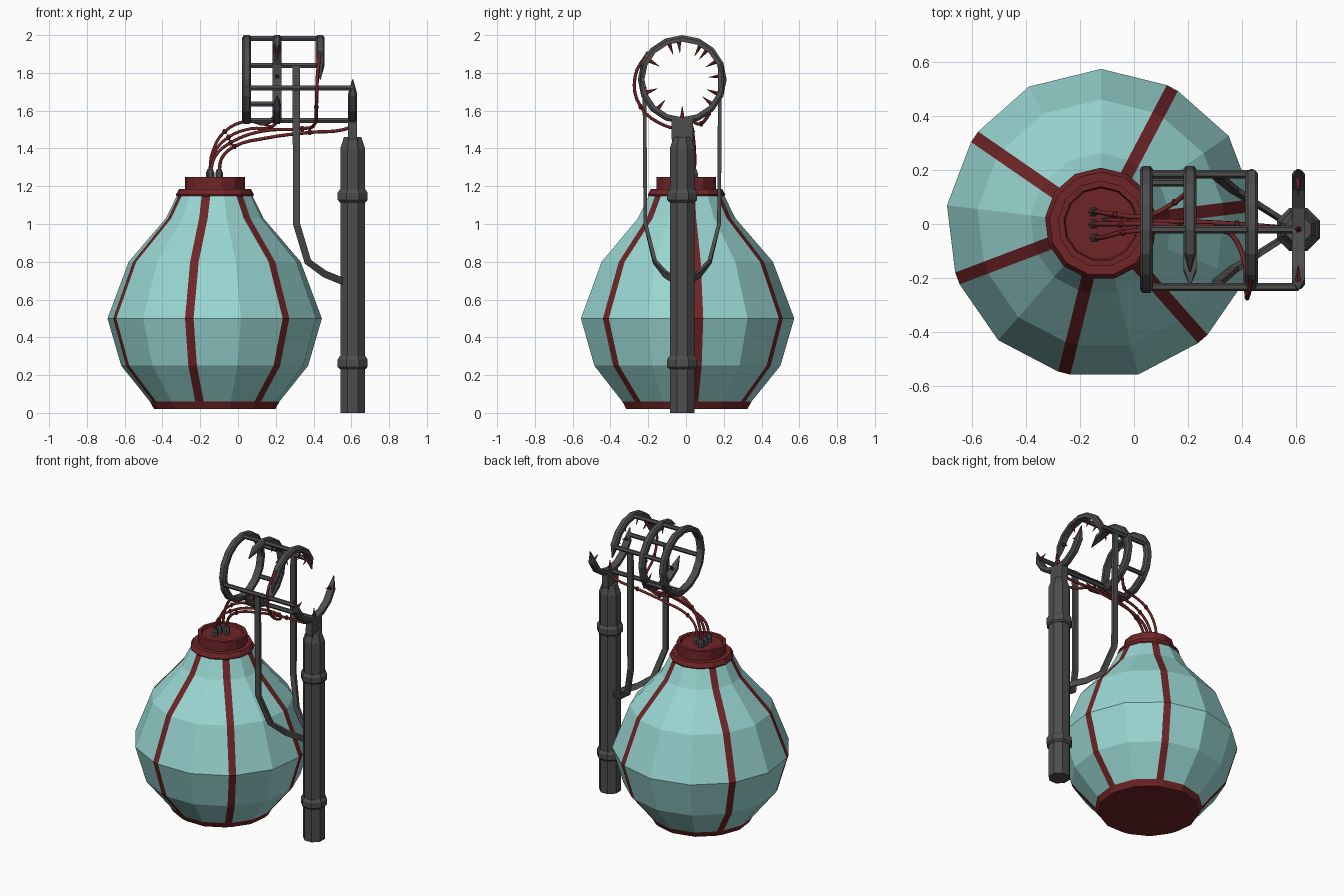
import bpy, math
from mathutils import Vector

if "Cube" in bpy.data.objects:
    bpy.data.objects.remove(bpy.data.objects["Cube"])


def material(name, rgb):
    m = bpy.data.materials.new(name)
    m.diffuse_color = (*rgb, 1)
    m.use_nodes = True
    m.node_tree.nodes["Principled BSDF"].inputs["Base Color"].default_value = m.diffuse_color
    return m


TEAL = material("teal", (0.32, 0.68, 0.65))
RED = material("dark_red", (0.16, 0.018, 0.02))
GREY = material("dark_grey", (0.075, 0.075, 0.075))


def loft(name, rings, mats, pick=None, closed=False, caps=True):
    """Skin a list of equal-length point rings; pick(row, col) gives the material slot."""
    n, count = len(rings[0]), len(rings)
    faces, slots = [], []
    for i in range(count if closed else count - 1):
        k = (i + 1) % count
        for j in range(n):
            l = (j + 1) % n
            faces.append((i * n + j, i * n + l, k * n + l, k * n + j))
            slots.append(pick(i, j) if pick else 0)
    if caps and not closed:
        faces += [tuple(reversed(range(n))), tuple(range((count - 1) * n, count * n))]
        slots += [len(mats) - 1] * 2
    me = bpy.data.meshes.new(name)
    me.from_pydata([tuple(p) for r in rings for p in r], [], faces)
    for m in mats:
        me.materials.append(m)
    for p, s in zip(me.polygons, slots):
        p.material_index = s
    ob = bpy.data.objects.new(name, me)
    bpy.context.collection.objects.link(ob)
    bpy.context.view_layer.objects.active = ob
    bpy.ops.object.select_all(action='DESELECT')
    ob.select_set(True)
    bpy.ops.object.mode_set(mode='EDIT')
    bpy.ops.mesh.select_all(action='SELECT')
    bpy.ops.mesh.normals_make_consistent(inside=False)
    bpy.ops.object.mode_set(mode='OBJECT')
    return ob


def lathe(name, x, y, profile, sides, mat, turn=0.0):
    rings = [[(x + r * math.cos(turn + math.tau * k / sides),
               y + r * math.sin(turn + math.tau * k / sides), z) for k in range(sides)]
             for r, z in profile]
    return loft(name, rings, [mat])


def rod(name, a, b, r, mat, r2=None, sides=6):
    a, b = Vector(a), Vector(b)
    q = (b - a).to_track_quat('Z', 'Y')
    circle = [q @ Vector((math.cos(math.tau * k / sides), math.sin(math.tau * k / sides), 0))
              for k in range(sides)]
    return loft(name, [[a + c * r for c in circle],
                       [b + c * (r if r2 is None else r2) for c in circle]], [mat])


# Tank: 13 sides, with flat red ribs cut along six of the vertical edges
VX, SIDES, HALF = -0.122, 13, 0.024
RIBS = (2, 4, 6, 8, 10, 12)


def tank_ring(r, z):
    pts = [Vector((VX + r * math.cos(math.pi / 2 + math.tau * k / SIDES),
                   r * math.sin(math.pi / 2 + math.tau * k / SIDES), z)) for k in range(SIDES)]
    out = []
    for k, p in enumerate(pts):
        if k in RIBS:
            out += [p + (q - p).normalized() * HALF for q in (pts[k - 1], pts[(k + 1) % SIDES])]
        else:
            out.append(p)
    return out


rib_cols = {k + i for i, k in enumerate(RIBS)}
tank_profile = [(0.325, 0.02), (0.347, 0.06), (0.5, 0.25), (0.573, 0.5),
                (0.46, 0.8), (0.262, 1.03), (0.2, 1.155)]
loft("tank", [tank_ring(r, z) for r, z in tank_profile], [TEAL, RED],
     lambda i, j: 1 if i == 0 or j in rib_cols else 0)

# Collar and sunken lid
lathe("tank_collar", VX, 0, [(0.2, 1.14), (0.208, 1.155), (0.192, 1.185)], 13, RED, math.pi / 2)
lathe("tank_lid", VX, 0, [(0.16, 1.18), (0.16, 1.25), (0.138, 1.25), (0.133, 1.235)],
      13, RED, math.pi / 2)

# Post with two bands and a tapered head
PX, CY, CZ = 0.607, -0.02, 1.765
T = math.pi / 8
lathe("post", PX, CY, [(0.071, 0), (0.071, 1.4), (0.05, 1.46)], 8, GREY, T)
for name, z in (("lower_band", 0.232), ("upper_band", 1.115)):
    lathe(name, PX, CY, [(0.074, z), (0.086, z + 0.012), (0.086, z + 0.05), (0.074, z + 0.068)],
          8, GREY, T)
loft("post_neck", [[(PX + sx * wx, CY + sy * wy, z)
                    for sx, sy in ((-1, -1), (1, -1), (1, 1), (-1, 1))]
                   for wx, wy, z in ((0.026, 0.045, 1.4), (0.024, 0.058, 1.46), (0.024, 0.056, 1.56))],
     [GREY])


# Cage hoops around the x axis; open hoops taper to points
def polar(x, r, deg):
    a = math.radians(deg)
    return Vector((x, CY + r * math.cos(a), CZ + r * math.sin(a)))


SECTION = ((-0.024, 0.2), (0.024, 0.2), (0.024, 0.222), (0.014, 0.235), (-0.014, 0.235), (-0.024, 0.222))


def hoop(name, x, start, end):
    full = end - start >= 360
    n = round((end - start) / 22.5)
    rings = []
    for k in range(n if full else n + 1):
        s = 0.12 if not full and k in (0, n) else 1.0
        rings.append([polar(x + dx * s, 0.222 + (r - 0.222) * s, start + (end - start) * k / n)
                      for dx, r in SECTION])
    loft(name, rings, [GREY], closed=full)


hoop("end_hoop", 0.046, 0, 360)
hoop("middle_hoop", 0.207, -157.5, 135)
hoop("upper_hoop", 0.435, 0, 180)
hoop("lower_hoop", PX, -180, 0)

# Red thorns pointing into the cage
for name, x, angles in (("middle_thorn", 0.207, (-130, -90, -40, 5, 50, 95)),
                        ("upper_thorn", 0.435, (28, 62, 110, 150)),
                        ("lower_thorn", PX, (-160, -90, -22))):
    for a in angles:
        rod(name, polar(x, 0.205, a), polar(x, 0.14, a), 0.013, RED, 0.001, 5)

# Lengthwise cage bars
for name, a, x_end in (("top_bar", 90, 0.435), ("back_bar", 20, 0.435), ("front_bar", 192, PX),
                       ("low_back_bar", -37, 0.215), ("bottom_bar", -90, PX)):
    rod(name, polar(0.046, 0.217, a), polar(x_end, 0.217, a), 0.015, GREY)

# Two flat support arms rising from the post to the cage
for name, side, top in (("front_arm", -1, 1.725), ("back_arm", 1, 1.84)):
    path = [(0.57, 0.02, 0.69), (0.46, 0.09, 0.735), (0.37, 0.145, 0.8),
            (0.31, 0.195, 1.0), (0.308, 0.2, top)]
    rings = []
    for i, (x, y, z) in enumerate(path):
        a, b = path[max(i - 1, 0)], path[min(i + 1, len(path) - 1)]
        t = Vector((b[0] - a[0], 0, b[2] - a[2])).normalized()
        nrm = Vector((t.z, 0, -t.x)) * 0.019
        p, w = Vector((x, CY + side * y, z)), Vector((0, 0.01, 0))
        rings.append([p + nrm + w, p - nrm + w, p - nrm - w, p + nrm - w])
    loft(name, rings, [GREY])


# Cables from the lid sockets to the cage
CABLES = [
    [(-0.15, 0.045, 1.28), (-0.135, 0.045, 1.38), (-0.07, 0.035, 1.49), (0.05, 0.03, 1.545),
     (0.15, 0.08, 1.53), (0.205, 0.125, 1.585)],
    [(-0.15, 0.0, 1.28), (-0.13, 0.0, 1.37), (-0.05, 0.0, 1.46), (0.07, 0.0, 1.505),
     (0.17, -0.01, 1.51), (0.207, -0.02, 1.54)],
    [(-0.145, -0.05, 1.28), (-0.12, -0.05, 1.36), (-0.04, -0.03, 1.43), (0.12, -0.02, 1.49),
     (0.34, -0.025, 1.505), (0.4, -0.11, 1.52), (0.415, -0.24, 1.62), (0.42, -0.27, 1.78),
     (0.435, -0.2, 1.91)],
    [(-0.1, 0.02, 1.28), (-0.085, 0.015, 1.35), (-0.02, 0.01, 1.41), (0.15, 0.01, 1.455),
     (0.38, 0.0, 1.485), (0.56, -0.015, 1.5), (PX, CY, 1.52)],
]
for pts in CABLES:
    x, y, z = pts[0]
    lathe("cable_socket", x, y, [(0.02, 1.23), (0.02, 1.27), (0.012, 1.29)], 6, GREY)
    cu = bpy.data.curves.new("cable", 'CURVE')
    cu.dimensions = '3D'
    cu.bevel_depth, cu.bevel_resolution, cu.resolution_u = 0.009, 1, 4
    sp = cu.splines.new('BEZIER')
    sp.bezier_points.add(len(pts) - 1)
    for bp, p in zip(sp.bezier_points, pts):
        bp.co = p
        bp.handle_left_type = bp.handle_right_type = 'AUTO'
    cu.materials.append(RED)
    ob = bpy.data.objects.new("cable", cu)
    bpy.context.collection.objects.link(ob)
    bpy.ops.object.select_all(action='DESELECT')
    ob.select_set(True)
    bpy.context.view_layer.objects.active = ob
    bpy.ops.object.convert(target='MESH')
    # Clamp beads along the cable
    for p in pts[2:-1:2]:
        lathe("cable_bead", p[0], p[1], [(0.007, p[2] - 0.014), (0.014, p[2]), (0.007, p[2] + 0.014)],
              6, RED)
